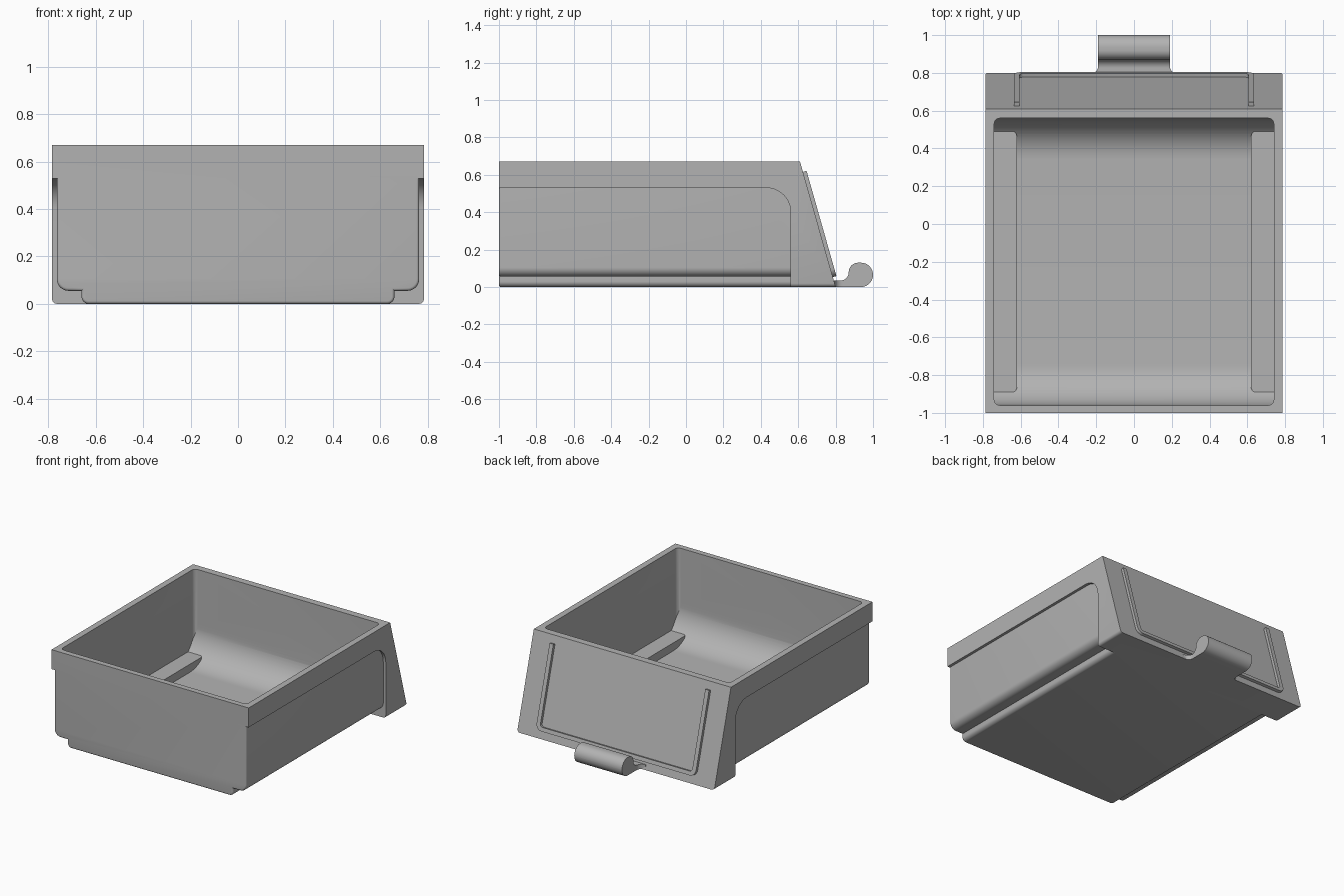
import bpy, bmesh, math
from mathutils import Vector, Matrix

if "Cube" in bpy.data.objects:
    bpy.data.objects.remove(bpy.data.objects["Cube"], do_unlink=True)

grey = bpy.data.materials.new("plain grey")
grey.use_nodes = True
grey.diffuse_color = (0.45, 0.45, 0.45, 1)
grey.node_tree.nodes["Principled BSDF"].inputs["Base Color"].default_value = grey.diffuse_color


def rounded(corners, steps=10):
    """Outline whose corners (u, v, radius) are replaced by arcs."""
    out = []
    for i, c in enumerate(corners):
        p = Vector(c[:2])
        if len(c) < 3:
            out.append(p)
            continue
        a = (Vector(corners[i - 1][:2]) - p).normalized()
        b = (Vector(corners[(i + 1) % len(corners)][:2]) - p).normalized()
        half = a.angle(b) / 2
        centre = p + (a + b).normalized() * c[2] / math.sin(half)
        start = p + a * c[2] / math.tan(half) - centre
        end = p + b * c[2] / math.tan(half) - centre
        sweep = start.angle_signed(end)
        for k in range(steps + 1):
            out.append(centre + Matrix.Rotation(-sweep * k / steps, 2) @ start)
    return out


def extrude(name, outline, axis, lo, hi, bevel=None, width=0.02):
    """Solid from an outline pushed along one axis, with optional rounded edges."""
    def place(p, t):
        return {"x": (t, p[0], p[1]), "y": (p[0], t, p[1]), "z": (p[0], p[1], t)}[axis]
    bm = bmesh.new()
    ends = [[bm.verts.new(place(p, t)) for p in outline] for t in (lo, hi)]
    n = len(outline)
    for ring in ends:
        bm.faces.new(ring)
    for i in range(n):
        j = (i + 1) % n
        bm.faces.new((ends[0][i], ends[0][j], ends[1][j], ends[1][i]))
    bmesh.ops.recalc_face_normals(bm, faces=bm.faces)
    if bevel:
        chosen = [e for e in bm.edges if bevel(e.verts[0].co, e.verts[1].co)]
        bmesh.ops.bevel(bm, geom=chosen, offset=width, segments=4, profile=0.5, affect="EDGES")
    mesh = bpy.data.meshes.new(name)
    bm.to_mesh(mesh)
    bm.free()
    mesh.materials.append(grey)
    obj = bpy.data.objects.new(name, mesh)
    bpy.context.collection.objects.link(obj)
    return obj


def activate(obj):
    bpy.ops.object.select_all(action="DESELECT")
    obj.select_set(True)
    bpy.context.view_layer.objects.active = obj


def combine(target, tool, operation):
    mod = target.modifiers.new(operation, "BOOLEAN")
    mod.object, mod.operation, mod.solver = tool, operation, "EXACT"
    activate(target)
    bpy.ops.object.modifier_apply(modifier=mod.name)
    bpy.data.objects.remove(tool, do_unlink=True)


def mirrored(half):
    """Complete a right-hand outline with its mirror image."""
    return half + [(-c[0],) + tuple(c[1:]) for c in reversed(half)]


# Rim and sloping back panel, one L-shaped side profile
rim = rounded([(-1, 0.53), (-1, 0.67), (0.61, 0.67), (0.80, 0), (0.56, 0), (0.56, 0.53, 0.13)])
bin_body = extrude("bin_body", rim, "x", -0.785, 0.785,
                   lambda a, b: a.z < 0.01 and b.z < 0.01 and abs(a.x - b.x) < 0.01)

# Narrower tray below the rim, stepped at its lower corners
section = rounded(mirrored([(0.66, 0, 0.03), (0.66, 0.055), (0.765, 0.055, 0.05), (0.765, 0.6)]))
tray = extrude("tray", section, "y", -1, 0.6,
               lambda a, b: a.y < -0.99 and b.y < -0.99 and min(a.z, b.z) < 0.59, 0.012)
combine(bin_body, tray, "UNION")

# Hollow with curved floor ends, rounded corners and a raised ledge at each side
hollow = extrude("hollow", rounded([(-0.96, 0.04, 0.22), (0.56, 0.04, 0.22), (0.56, 0.8), (-0.96, 0.8)], 16),
                 "x", -0.8, 0.8)
plan = rounded([(-0.74, -0.96, 0.03), (0.74, -0.96, 0.03), (0.74, 0.56, 0.03), (-0.74, 0.56, 0.03)], 6)
combine(hollow, extrude("hollow_plan", plan, "z", 0, 0.75), "INTERSECT")
for side in (-1, 1):
    ledge = rounded([(side * 0.62, -0.89, 0.025), (side * 0.78, -0.89),
                     (side * 0.78, 0.49), (side * 0.62, 0.49, 0.025)], 5)
    combine(hollow, extrude("ledge", ledge, "z", -0.1, 0.098), "DIFFERENCE")
combine(bin_body, hollow, "DIFFERENCE")

# U-shaped label rail lying on the sloping back panel
rail = rounded([(-0.635, 0.64), (-0.635, 0.055, 0.045), (0.635, 0.055, 0.045), (0.635, 0.64),
                (0.605, 0.64), (0.605, 0.083, 0.02), (-0.605, 0.083, 0.02), (-0.605, 0.64)], 6)
label_rail = extrude("label_rail", rail, "y", -0.01, 0.02)
label_rail.data.transform(Matrix.Translation((0, 0.80, 0)) @ Matrix.Rotation(math.atan2(0.19, 0.67), 4, "X"))

# Rolled pull handle with a flared root
grip = rounded([(0.77, 0), (1, 0, 0.065), (1, 0.13, 0.065), (0.87, 0.13, 0.05),
                (0.87, 0.035, 0.044), (0.77, 0.035)], 12)
handle = extrude("pull_handle", grip, "x", -0.19, 0.19)
root = rounded(mirrored([(0.235, 0.76), (0.235, 0.795), (0.19, 0.795, 0.04), (0.19, 0.85)]), 8)
handle_root = extrude("handle_root", root, "z", 0, 0.035)
combine(handle, handle_root, "UNION")

for obj in (bin_body, label_rail, handle):
    activate(obj)
    bpy.ops.object.shade_smooth_by_angle(angle=math.radians(30))
